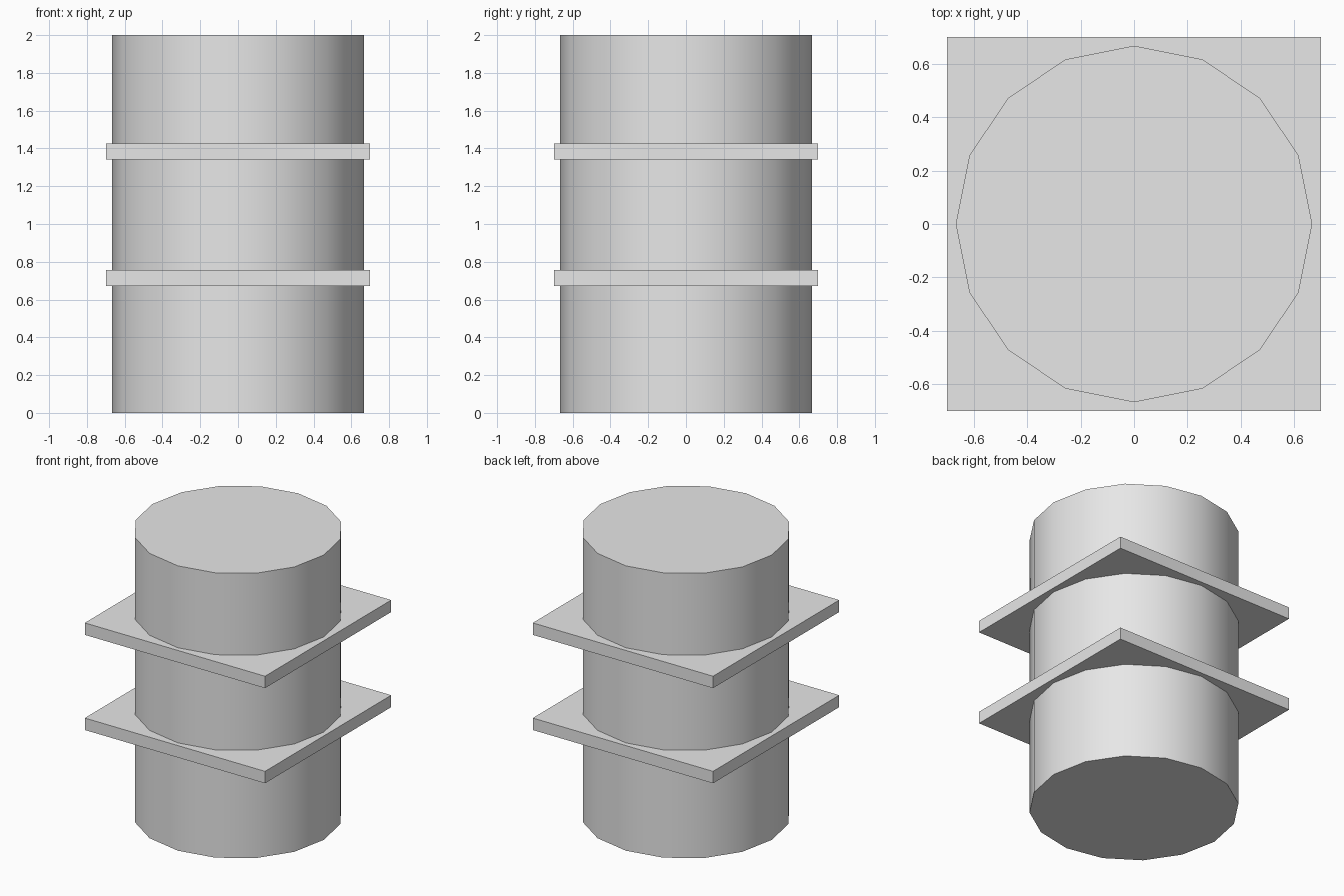
import bpy
import math

cube = bpy.data.objects.get("Cube")
if cube:
    bpy.data.objects.remove(cube, do_unlink=True)

RADIUS = 0.667
HEIGHT = 2.0
PLATE_SIZE = 1.4
PLATE_THICKNESS = 0.084
PLATE_CENTRES = {"lower_plate": 0.715, "upper_plate": 1.383}

# Single plain grey
grey = bpy.data.materials.new("light_grey")
grey.use_nodes = True
colour = (0.8, 0.8, 0.8, 1.0)
grey.diffuse_color = colour
grey.node_tree.nodes["Principled BSDF"].inputs["Base Color"].default_value = colour


def finish(name):
    obj = bpy.context.object
    obj.name = name
    obj.data.materials.append(grey)
    return obj


# Sixteen-sided drum with smooth walls and sharp rims
bpy.ops.mesh.primitive_cylinder_add(vertices=16, radius=RADIUS, depth=HEIGHT,
                                    location=(0, 0, HEIGHT / 2))
finish("drum")
bpy.ops.object.shade_smooth_by_angle(angle=math.radians(30))

# Square plates around the drum
for name, z in PLATE_CENTRES.items():
    bpy.ops.mesh.primitive_cube_add(size=1, location=(0, 0, z))
    plate = finish(name)
    plate.scale = (PLATE_SIZE, PLATE_SIZE, PLATE_THICKNESS)
